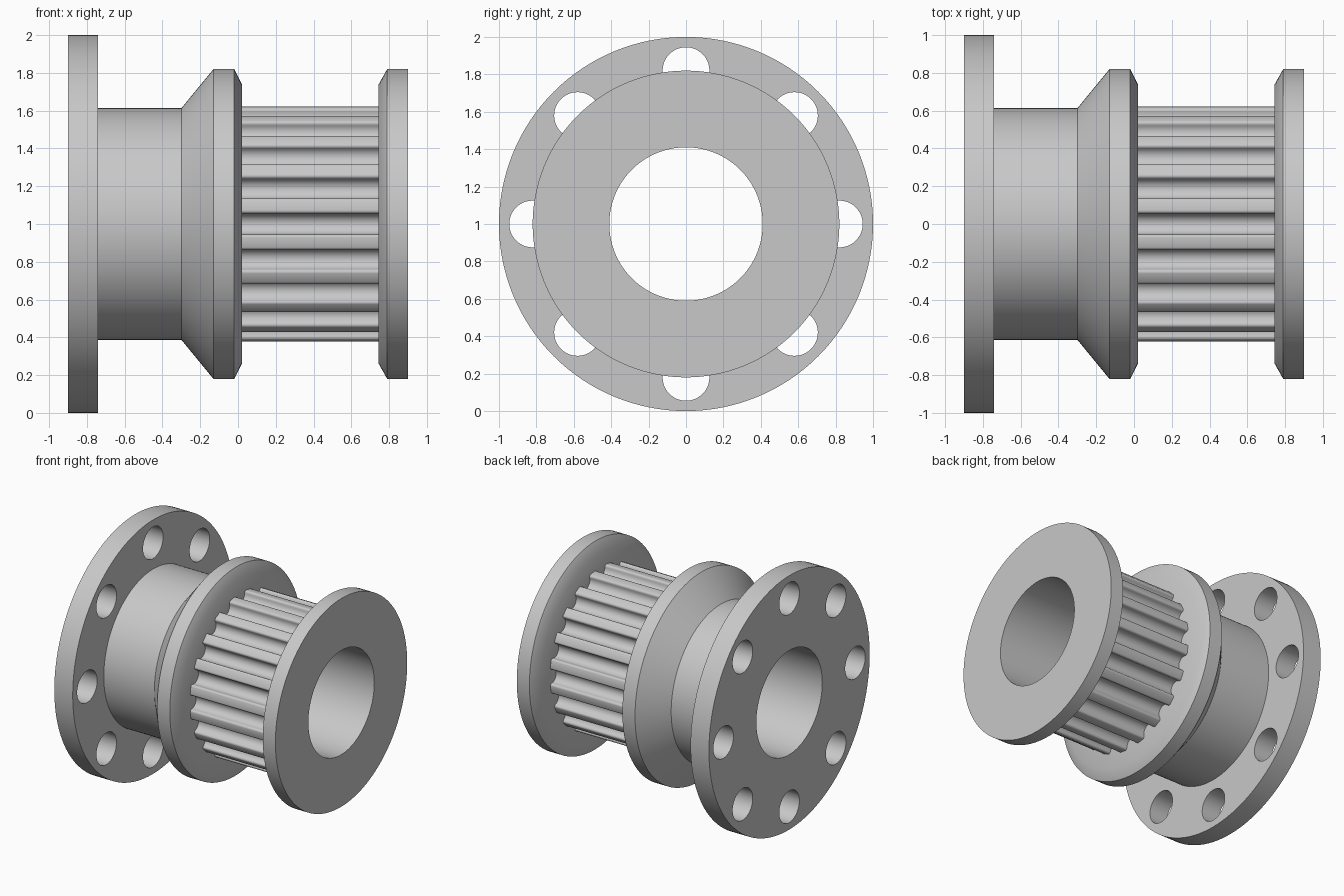
import bpy, bmesh
from math import pi, cos, sin, radians
from mathutils import Matrix, Vector

cube = bpy.data.objects.get("Cube")
if cube:
    bpy.data.objects.remove(cube, do_unlink=True)

BORE = 0.41
TEETH = 20
AXIS_Z = 1.0

metal = bpy.data.materials.new("grey metal")
metal.use_nodes = True
metal.diffuse_color = (0.58, 0.58, 0.58, 1)
metal.node_tree.nodes["Principled BSDF"].inputs["Base Color"].default_value = metal.diffuse_color


def finish(name, mesh):
    """Add the mesh as an object with the shared material and sharp edges kept."""
    mesh.materials.clear()
    mesh.materials.append(metal)
    obj = bpy.data.objects.new(name, mesh)
    bpy.context.collection.objects.link(obj)
    bpy.ops.object.select_all(action="DESELECT")
    obj.select_set(True)
    bpy.context.view_layer.objects.active = obj
    bpy.ops.object.shade_smooth_by_angle(angle=radians(30))
    return obj


def lathe(name, profile, steps=128):
    """Spin a closed (x, radius) profile around the horizontal axis."""
    bm = bmesh.new()
    verts = [bm.verts.new((x, 0, r)) for x, r in profile]
    edges = [bm.edges.new((v, verts[i - 1])) for i, v in enumerate(verts)]
    bmesh.ops.spin(bm, geom=verts + edges, cent=(0, 0, 0), axis=(1, 0, 0),
                   angle=2 * pi, steps=steps)
    bmesh.ops.remove_doubles(bm, verts=bm.verts, dist=1e-4)
    bmesh.ops.recalc_face_normals(bm, faces=bm.faces)
    bm.transform(Matrix.Translation((0, 0, AXIS_Z)))
    mesh = bpy.data.meshes.new(name)
    bm.to_mesh(mesh)
    bm.free()
    return finish(name, mesh)


def prism(name, outlines, x0, x1):
    """Extrude flat outlines (inner ones become holes) along the axis."""
    curve = bpy.data.curves.new(name + " outline", "CURVE")
    curve.dimensions = "2D"
    curve.fill_mode = "BOTH"
    curve.extrude = (x1 - x0) / 2
    for pts in outlines:
        spline = curve.splines.new("POLY")
        spline.points.add(len(pts) - 1)
        for p, (u, v) in zip(spline.points, pts):
            p.co = (u, v, 0, 1)
        spline.use_cyclic_u = True
    temp = bpy.data.objects.new(name + " outline", curve)
    bpy.context.collection.objects.link(temp)
    graph = bpy.context.evaluated_depsgraph_get()
    mesh = bpy.data.meshes.new_from_object(temp.evaluated_get(graph))
    bpy.data.objects.remove(temp, do_unlink=True)
    bpy.data.curves.remove(curve)
    bm = bmesh.new()
    bm.from_mesh(mesh)
    bmesh.ops.remove_doubles(bm, verts=bm.verts, dist=1e-5)
    bmesh.ops.recalc_face_normals(bm, faces=bm.faces)
    bm.transform(Matrix.Translation(((x0 + x1) / 2, 0, AXIS_Z)) @ Matrix.Rotation(pi / 2, 4, "Y"))
    bm.to_mesh(mesh)
    bm.free()
    mesh.name = name
    return finish(name, mesh)


def circle(radius, cx=0, cy=0, n=128):
    return [(cx + radius * cos(2 * pi * i / n), cy + radius * sin(2 * pi * i / n))
            for i in range(n)]


def toothed_outline():
    """Round-bottomed grooves with softened tooth tips."""
    tip, groove, fillet = 0.623, 0.055, 0.017
    mid = tip - fillet
    half = [(mid - groove * cos(a), groove * sin(a))
            for a in (pi / 2 * i / 8 for i in range(9))]
    half += [(mid + fillet * sin(a), groove + fillet - fillet * cos(a))
             for a in (pi / 2 * i / 5 for i in range(1, 6))]
    whole = [(u, -v) for u, v in reversed(half[1:])] + half
    pts = []
    for k in range(TEETH):
        turn = Matrix.Rotation(2 * pi * k / TEETH, 2)
        pts += [tuple(turn @ Vector(p)) for p in whole]
    return pts


# Mounting flange with a ring of bolt holes
holes = [circle(0.125, 0.82 * cos(k * pi / 4), 0.82 * sin(k * pi / 4), 48) for k in range(8)]
prism("mounting_flange", [circle(1.0), circle(BORE)] + holes, -0.9, -0.74)

# Plain hub flaring out into the inner belt guide
lathe("hub_and_inner_guide", [(-0.74, BORE), (-0.74, 0.613), (-0.3, 0.613), (-0.13, 0.82),
                              (-0.02, 0.82), (0.02, 0.74), (0.02, BORE)])

# Toothed belt barrel
prism("toothed_barrel", [toothed_outline(), circle(BORE)], 0.02, 0.745)

# Outer belt guide
lathe("outer_guide", [(0.745, BORE), (0.745, 0.74), (0.79, 0.82), (0.9, 0.82), (0.9, BORE)])
